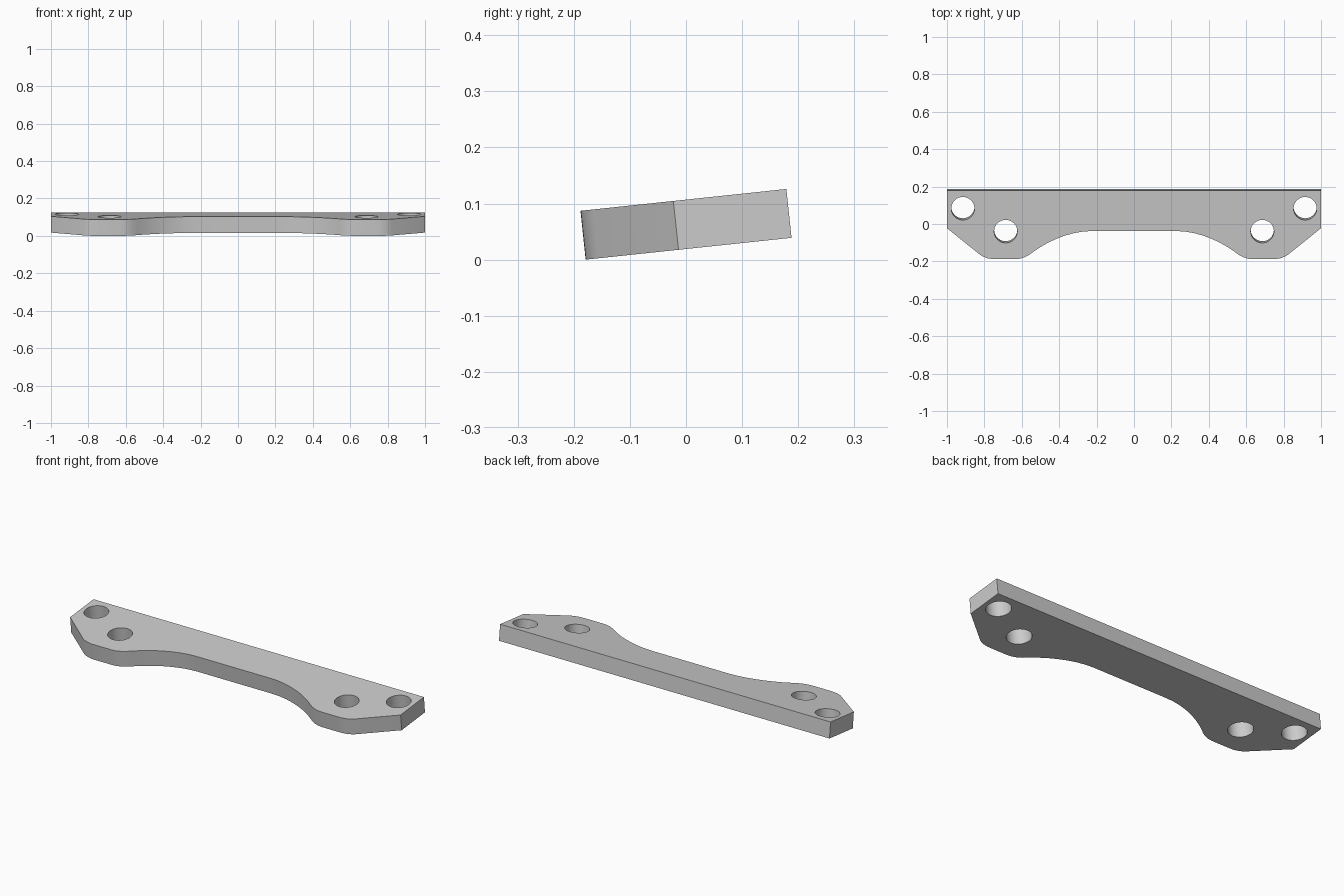
import bpy, bmesh, math
from mathutils import Matrix

cube = bpy.data.objects.get("Cube")
if cube:
    bpy.data.objects.remove(cube, do_unlink=True)

THICKNESS = 0.0875
TILT = math.radians(6.05)

grey = bpy.data.materials.new("light grey")
grey.use_nodes = True
colour = (0.6, 0.6, 0.6, 1)
grey.diffuse_color = colour
grey.node_tree.nodes["Principled BSDF"].inputs["Base Color"].default_value = colour


def add_loop(curve, points):
    spline = curve.splines.new("POLY")
    spline.points.add(len(points) - 1)
    for p, (x, y) in zip(spline.points, points):
        p.co = (x, y, 0, 1)
    spline.use_cyclic_u = True


def circle(cx, cy, r, n=32):
    return [(cx + r * math.cos(2 * math.pi * i / n),
             cy + r * math.sin(2 * math.pi * i / n)) for i in range(n)]


# Half outline: back corner, side, rounded lobe, then the S-curve to the waist
half = [(1, 0.1845), (1, -0.018), (0.82, -0.163), (0.806, -0.171),
        (0.785, -0.179), (0.76, -0.1838), (0.74, -0.1845), (0.635, -0.1845),
        (0.61, -0.182), (0.585, -0.174), (0.56, -0.161), (0.535, -0.143),
        (0.50, -0.119), (0.46, -0.096), (0.415, -0.075), (0.37, -0.058),
        (0.32, -0.044), (0.27, -0.0355), (0.22, -0.033)]
outline = half + [(-x, y) for x, y in reversed(half)]

# Flat bracket with four through holes
curve = bpy.data.curves.new("bracket_plate", "CURVE")
curve.dimensions = "2D"
curve.fill_mode = "BOTH"
curve.extrude = THICKNESS / 2
add_loop(curve, outline)
for side in (-1, 1):
    add_loop(curve, circle(side * 0.915, 0.088, 0.062))
    add_loop(curve, circle(side * 0.686, -0.035, 0.062))

plate = bpy.data.objects.new("bracket_plate", curve)
bpy.context.collection.objects.link(plate)
bpy.ops.object.select_all(action="DESELECT")
plate.select_set(True)
bpy.context.view_layer.objects.active = plate
bpy.ops.object.convert(target="MESH")
plate = bpy.context.view_layer.objects.active

# Weld the faces together, tilt the plate and rest it on the ground
mesh = plate.data
bm = bmesh.new()
bm.from_mesh(mesh)
bmesh.ops.remove_doubles(bm, verts=bm.verts, dist=0.0001)
bmesh.ops.recalc_face_normals(bm, faces=bm.faces)
bm.transform(Matrix.Rotation(TILT, 4, "X"))
low = min(v.co.z for v in bm.verts)
bm.transform(Matrix.Translation((0, 0, -low)))
bm.to_mesh(mesh)
bm.free()

mesh.materials.clear()
mesh.materials.append(grey)
bpy.ops.object.shade_smooth_by_angle(angle=math.radians(25))
